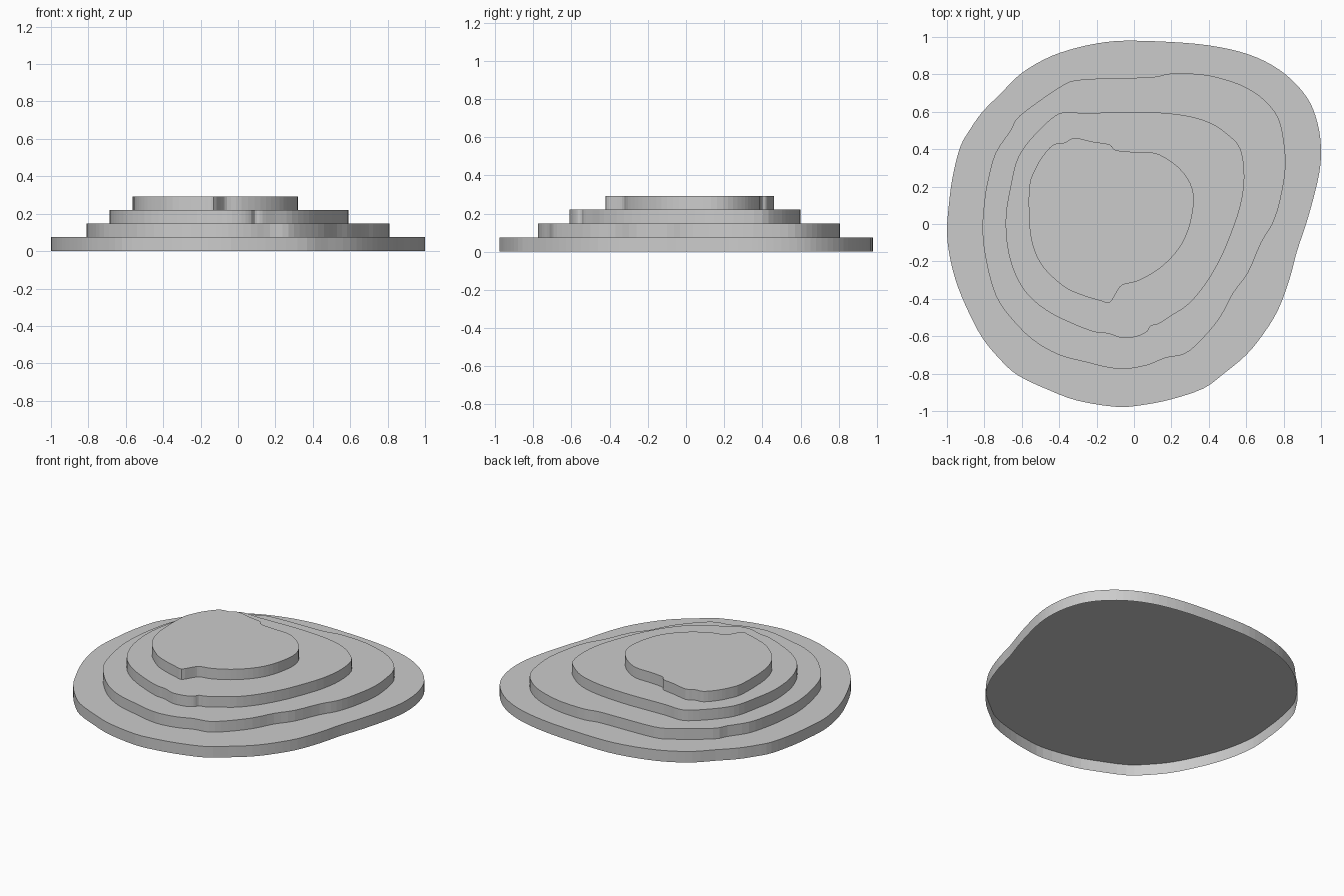
import bpy, bmesh
from mathutils import Vector

# Contour outlines, counter-clockwise seen from above
BASE = [(1.0, .38), (.99, .5), (.955, .62), (.9, .71), (.81, .80), (.7, .87), (.57, .92),
        (.4, .955), (.2, .973), (-.05, .98), (-.2, .965), (-.35, .93), (-.48, .88),
        (-.61, .80), (-.71, .70), (-.81, .60), (-.88, .5), (-.93, .41), (-.97, .25),
        (-.99, .1), (-1.0, -.05), (-.98, -.2), (-.94, -.34), (-.88, -.48), (-.81, -.61),
        (-.72, -.72), (-.62, -.81), (-.45, -.89), (-.3, -.945), (-.09, -.978), (.05, -.967),
        (.2, -.937), (.37, -.88), (.48, -.80), (.6, -.70), (.69, -.59), (.77, -.46),
        (.83, -.30), (.87, -.15), (.92, 0), (.96, .14), (.99, .27)]
SECOND = [(.81, .30), (.80, .45), (.77, .57), (.70, .66), (.60, .73), (.48, .775), (.36, .80),
          (.2, .805), (.1, .785), (-.08, .78), (-.3, .77), (-.4, .73), (-.61, .58), (-.66, .5),
          (-.74, .38), (-.78, .24), (-.80, .12), (-.81, -.04), (-.79, -.2), (-.74, -.38),
          (-.66, -.5), (-.54, -.62), (-.4, -.7), (-.25, -.74), (-.15, -.765), (-.05, -.775),
          (.07, -.755), (.17, -.715), (.27, -.695), (.36, -.62), (.46, -.5), (.53, -.37),
          (.61, -.26), (.68, -.1), (.74, 0), (.78, .12)]
THIRD = [(.59, .25), (.57, .4), (.5, .48), (.41, .54), (.3, .575), (.17, .593), (0, .6),
         (-.25, .593), (-.36, .598), (-.42, .58), (-.5, .51), (-.58, .42), (-.63, .33),
         (-.66, .2), (-.685, .05), (-.68, -.1), (-.65, -.23), (-.59, -.35), (-.5, -.44),
         (-.38, -.51), (-.22, -.575), (-.14, -.585), (-.06, -.61), (.02, -.6), (.07, -.575),
         (.09, -.545), (.13, -.535), (.2, -.49), (.29, -.43), (.38, -.325), (.46, -.19),
         (.52, -.05), (.57, .1)]
SUMMIT = [(.32, .13), (.3, .22), (.25, .29), (.19, .34), (.11, .38), (0, .385), (-.1, .395),
          (-.13, .425), (-.22, .44), (-.32, .46), (-.37, .435), (-.43, .425), (-.49, .36),
          (-.53, .29), (-.56, .2), (-.56, 0), (-.54, -.12), (-.5, -.21), (-.44, -.28),
          (-.35, -.35), (-.25, -.39), (-.18, -.41), (-.13, -.42), (-.09, -.36), (-.06, -.325),
          (.02, -.305), (.12, -.25), (.2, -.18), (.26, -.1), (.3, 0)]


def smooth_loop(pts, steps=3):
    """Closed Catmull-Rom curve through the points."""
    p = [Vector(q) for q in pts]
    n, out = len(p), []
    for i in range(n):
        a, b, c, d = p[i - 1], p[i], p[(i + 1) % n], p[(i + 2) % n]
        for s in range(steps):
            t = s / steps
            out.append(0.5 * (2 * b + (c - a) * t + (2 * a - 5 * b + 4 * c - d) * t * t
                              + (3 * b - a - 3 * c + d) * t ** 3))
    return out


def terrace(name, outline, z0, z1):
    """Flat top with vertical walls, open underneath."""
    bm = bmesh.new()
    loop = smooth_loop(outline)
    low = [bm.verts.new((v.x, v.y, z0)) for v in loop]
    high = [bm.verts.new((v.x, v.y, z1)) for v in loop]
    bm.faces.new(high)
    for i in range(len(loop)):
        bm.faces.new((low[i - 1], low[i], high[i], high[i - 1]))
    mesh = bpy.data.meshes.new(name)
    bm.to_mesh(mesh)
    bm.free()
    bpy.context.collection.objects.link(bpy.data.objects.new(name, mesh))


# Hollow terraces, each standing on the top of the one beneath
levels = [0, .075, .148, .22, .291]
parts = [("base_terrace", BASE), ("second_terrace", SECOND),
         ("third_terrace", THIRD), ("summit_terrace", SUMMIT)]
for i, (name, outline) in enumerate(parts):
    terrace(name, outline, levels[i], levels[i + 1])
